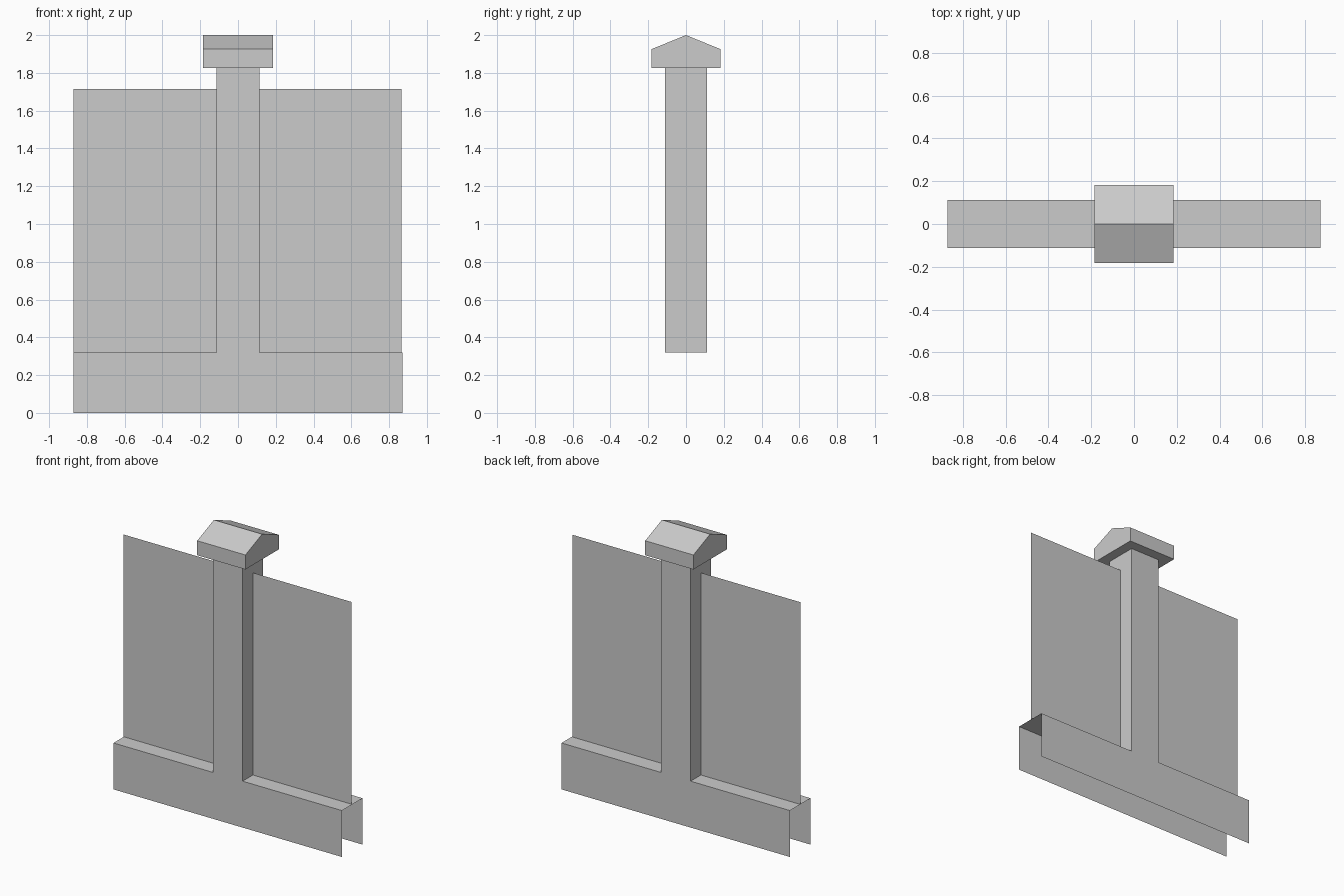
import bpy

if "Cube" in bpy.data.objects:
    bpy.data.objects.remove(bpy.data.objects["Cube"])

HALF_LEN = 0.872      # half length of the base
DEPTH = 0.112         # half depth of base and post
POST = 0.114          # half width of the post
BASE_TOP, PANEL_TOP, POST_TOP = 0.32, 1.715, 1.826
CAP_X, CAP_Y, EAVE, RIDGE = 0.184, 0.182, 1.926, 2.0


def make(name, faces, mirror=None):
    """Build an object from polygons, welding shared corners."""
    verts, index = [], {}
    polys = []
    for face in faces:
        poly = []
        for co in face:
            if co not in index:
                index[co] = len(verts)
                verts.append(co)
            poly.append(index[co])
        polys.append(poly)
    mesh = bpy.data.meshes.new(name)
    mesh.from_pydata(verts, [], polys)
    mesh.update()
    obj = bpy.data.objects.new(name, mesh)
    bpy.context.collection.objects.link(obj)
    if mirror:
        mod = obj.modifiers.new("Mirror", 'MIRROR')
        mod.use_axis = mirror
    return obj


# Open-ended base channel and hollow post: one quarter, mirrored in x and y
L, d, w, h, t = HALF_LEN, DEPTH, POST, BASE_TOP, POST_TOP
make("base_and_post", [
    [(0, d, t), (w, d, t), (w, d, h), (L, d, h), (L, d, 0), (0, d, 0)],
    [(w, 0, h), (L, 0, h), (L, d, h), (w, d, h)],
    [(w, 0, h), (w, d, h), (w, d, t), (w, 0, t)],
], (True, True, False))

# Thin wall panels either side of the post
for name, x0, x1 in (("left_panel", -L, -w), ("right_panel", w, 0.866)):
    make(name, [[(x0, 0, h), (x1, 0, h), (x1, 0, PANEL_TOP), (x0, 0, PANEL_TOP)]])

# Gabled cap: pentagon profile swept along x
profile = [(-CAP_Y, t), (CAP_Y, t), (CAP_Y, EAVE), (0, RIDGE), (-CAP_Y, EAVE)]
right = [(CAP_X, y, z) for y, z in profile]
left = [(-CAP_X, y, z) for y, z in profile]
sides = [[left[i], left[(i + 1) % 5], right[(i + 1) % 5], right[i]] for i in range(5)]
make("post_cap", [right, left[::-1]] + sides)
